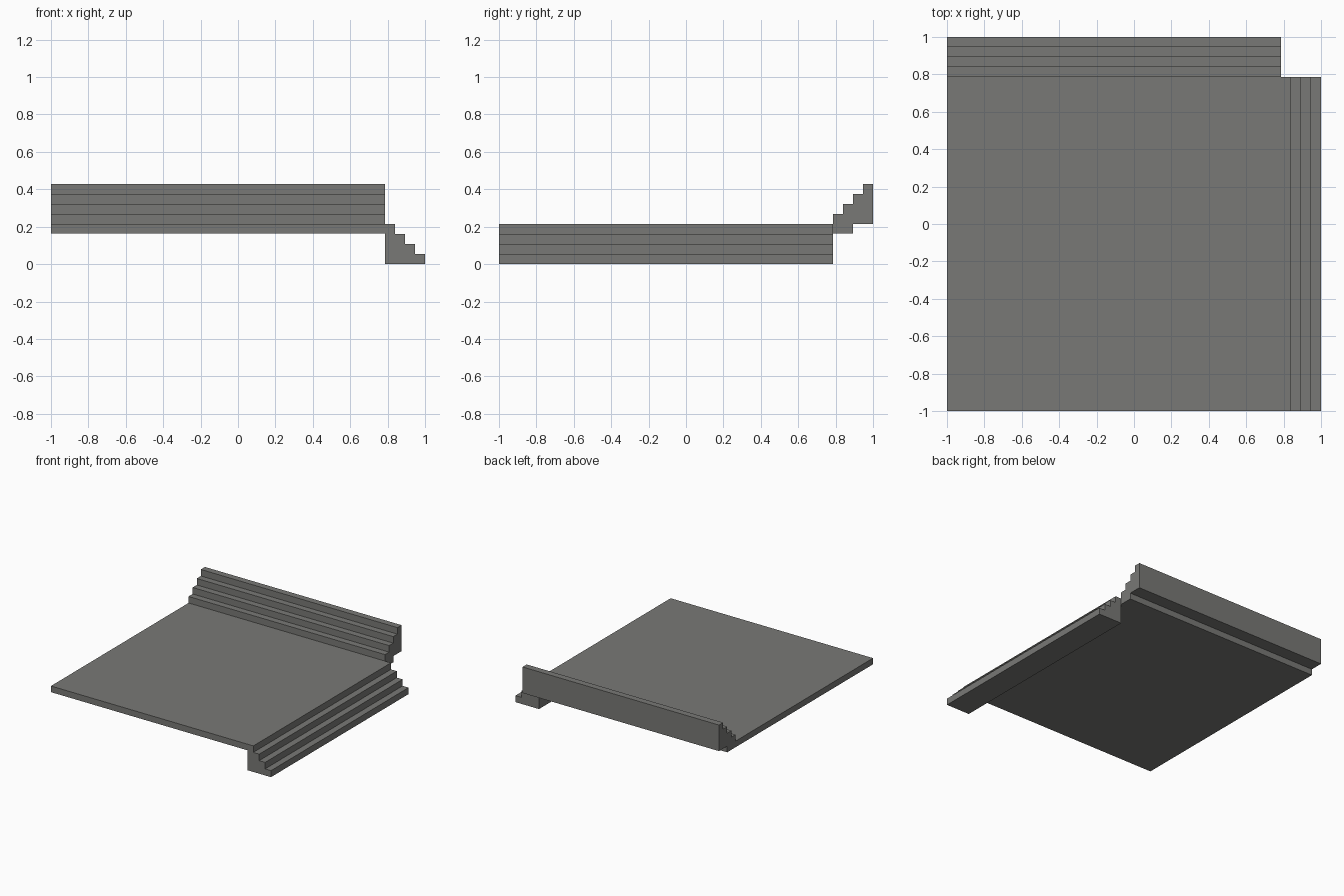
import bpy, bmesh
from mathutils import Vector

if "Cube" in bpy.data.objects:
    bpy.data.objects.remove(bpy.data.objects["Cube"])

stone = bpy.data.materials.new("grey_stone")
stone.diffuse_color = (0.19, 0.19, 0.18, 1)
stone.use_nodes = True
stone.node_tree.nodes["Principled BSDF"].inputs["Base Color"].default_value = stone.diffuse_color

S = 0.0535          # step size
E = 1 - 4 * S       # inner edge of both stair runs
TOP = 4 * S         # floor height


def extrude(name, profile, start, direction):
    """Flat profile of 3D points, swept along direction."""
    bm = bmesh.new()
    off, d = Vector(start), Vector(direction)
    face = bm.faces.new([bm.verts.new(Vector(p) + off) for p in profile])
    ext = bmesh.ops.extrude_face_region(bm, geom=[face])
    bmesh.ops.translate(bm, vec=d, verts=[v for v in ext["geom"] if isinstance(v, bmesh.types.BMVert)])
    bmesh.ops.recalc_face_normals(bm, faces=bm.faces)
    me = bpy.data.meshes.new(name)
    bm.to_mesh(me)
    bm.free()
    me.materials.append(stone)
    ob = bpy.data.objects.new(name, me)
    bpy.context.collection.objects.link(ob)
    return ob


def stairs(n=4):
    """Zigzag (run, rise) climbing away from the origin."""
    pts = [(0, 0)]
    for i in range(n):
        pts += [(i * S, (i + 1) * S), ((i + 1) * S, (i + 1) * S)]
    return pts + [(n * S, 0)]


# Floor slab, running under the first two back steps
extrude("floor_slab", [(-1, -1, 0), (E, -1, 0), (E, E + 2 * S, 0), (-1, E + 2 * S, 0)],
        (0, 0, TOP - S + 0.003), (0, 0, S - 0.003))
# Stairs going up at the back
extrude("back_stairs", [(0, r, h) for r, h in stairs()], (-1, E, TOP), (E + 1, 0, 0))
# Stairs going down at the right
extrude("right_stairs", [(-r, 0, h) for r, h in stairs()], (1, -1, 0), (0, E + 1, 0))
